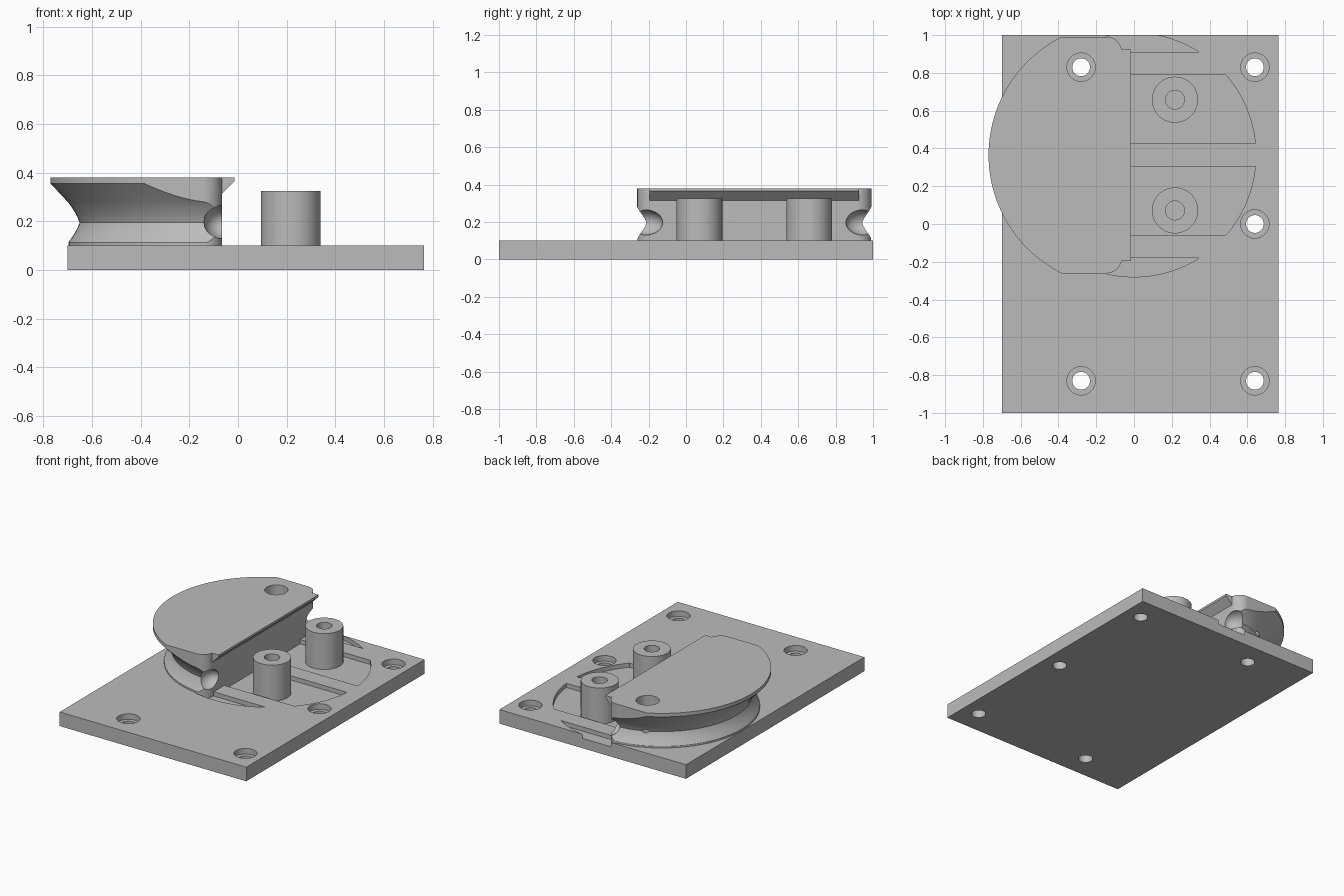
import bpy, bmesh, math
from mathutils import Matrix, Vector

if "Cube" in bpy.data.objects:
    bpy.data.objects.remove(bpy.data.objects["Cube"])

grey = bpy.data.materials.new("plain_grey")
grey.use_nodes = True
grey.diffuse_color = (0.5, 0.5, 0.5, 1)
grey.node_tree.nodes["Principled BSDF"].inputs["Base Color"].default_value = (0.5, 0.5, 0.5, 1)

CY = 0.365          # centre line of the forming wheel
TOP = 0.38          # top of the wheel
FACE = -0.065       # flat cut face of the wheel


def make(name, bm):
    bmesh.ops.recalc_face_normals(bm, faces=bm.faces)
    me = bpy.data.meshes.new(name)
    bm.to_mesh(me)
    bm.free()
    me.materials.append(grey)
    ob = bpy.data.objects.new(name, me)
    bpy.context.collection.objects.link(ob)
    return ob


def prism(name, pts, vec):
    """Extrude a closed outline of 3D points along vec."""
    bm = bmesh.new()
    face = bm.faces.new([bm.verts.new(p) for p in pts])
    ext = bmesh.ops.extrude_face_region(bm, geom=[face])
    moved = [g for g in ext["geom"] if isinstance(g, bmesh.types.BMVert)]
    bmesh.ops.translate(bm, verts=moved, vec=Vector(vec))
    return make(name, bm)


def slab(name, outline, z0, z1):
    return prism(name, [(x, y, z0) for x, y in outline], (0, 0, z1 - z0))


def arc(cx, cy, r, a0, a1, n):
    return [(cx + r * math.cos(math.radians(a0 + (a1 - a0) * i / n)),
             cy + r * math.sin(math.radians(a0 + (a1 - a0) * i / n))) for i in range(n + 1)]


def cylinder(name, x, y, r, z0, z1):
    return slab(name, arc(x, y, r, 0, 360, 48)[:-1], z0, z1)


def lathe(name, profile, x, y, steps=128):
    bm = bmesh.new()
    verts = [bm.verts.new((x + r, y, z)) for r, z in profile]
    edges = [bm.edges.new(p) for p in zip(verts, verts[1:])]
    bmesh.ops.spin(bm, geom=verts + edges, cent=(x, y, 0), axis=(0, 0, 1),
                   angle=math.tau, steps=steps, use_merge=False)
    bmesh.ops.remove_doubles(bm, verts=bm.verts, dist=1e-5)
    return make(name, bm)


def boolean(ob, cutter, op="DIFFERENCE"):
    cutter.hide_render = True
    mod = ob.modifiers.new("cut", "BOOLEAN")
    mod.operation, mod.solver, mod.object = op, "EXACT", cutter
    bpy.context.view_layer.update()
    dg = bpy.context.evaluated_depsgraph_get()
    me = bpy.data.meshes.new_from_object(ob.evaluated_get(dg))
    ob.modifiers.clear()
    ob.data = me
    bpy.data.objects.remove(cutter)


# Base plate
plate = slab("base_plate", [(-0.7, -1), (0.765, -1), (0.765, 1), (-0.7, 1)], 0, 0.1)

# Counterbored screw holes
for x, y in [(-0.28, 0.83), (0.64, 0.83), (0.64, 0), (0.64, -0.83), (-0.28, -0.83)]:
    boolean(plate, cylinder("hole", x, y, 0.047, -0.1, 0.3))
    boolean(plate, cylinder("counterbore", x, y, 0.075, 0.06, 0.3))

# Shallow recesses in the plate, mirrored about the wheel centre line
R, FLOOR = 0.645, 0.07
deg = lambda s: math.degrees(math.asin(s / R))
sliver = [(-0.15, -0.545)] + arc(0, 0, R, -103.4, deg(-0.545), 24)
pocket = [(-0.075, -0.425)] + arc(0, 0, R, deg(-0.425), deg(-0.06), 24) + [(-0.075, -0.06)]
for side in (1, -1):
    for outline in (sliver, pocket):
        pts = [(x, CY + side * y) for x, y in outline]
        boolean(plate, slab("recess", pts, FLOOR, 0.2))

# Grooved wheel, cut to a half with rounded corners
groove = [(0.581 + 0.046 * (abs(t) ** 1.3), 0.195 + 0.082 * t)
          for t in (-1, -0.75, -0.5, -0.25, 0, 0.25, 0.5, 0.75, 1)]
wheel = lathe("grooved_wheel",
              [(0, 0.05), (0.627, 0.05)] + groove + [(0.7, 0.355), (0.7, TOP), (0, TOP)], -0.07, CY)
half, fil = 0.626, 0.08
keep = [(-1, CY - half)] + arc(FACE - fil, CY - half + fil, fil, -90, 0, 12)
keep += arc(FACE - fil, CY + half - fil, fil, 0, 90, 12) + [(-1, CY + half)]
boolean(wheel, slab("trim", keep, -0.2, 0.6), "INTERSECT")

# Rounded run-outs at both ends of the groove
for side in (1, -1):
    bm = bmesh.new()
    bmesh.ops.create_uvsphere(bm, u_segments=40, v_segments=20, radius=1)
    bm.transform(Matrix.Translation((FACE, CY + side * 0.585, 0.197))
                 @ Matrix.Diagonal((0.075, 0.095, 0.068, 1)))
    boolean(wheel, make("run_out", bm))

# Screw access hole through the wheel
boolean(wheel, cylinder("access", -0.28, 0.83, 0.075, -0.1, 0.6))

# Chamfered lip along the flat face
lip = [(-0.08, 0.3), (FACE, 0.315), (-0.015, 0.365), (-0.015, TOP), (-0.08, TOP)]
y0 = CY - 0.56
prism("wheel_lip", [(x, y0, z) for x, z in lip], (0, 1.12, 0))

# Hollow posts
for side, label in ((-1, "front"), (1, "back")):
    y = CY + side * 0.293
    lathe(label + "_post", [(0, 0.06), (0.122, 0.06), (0.122, 0.325), (0.05, 0.325),
                            (0.05, 0.1), (0, 0.1)], 0.217, y, 64)

# Smooth the round faces, keep the edges sharp
for ob in bpy.context.scene.objects:
    if ob.type == "MESH":
        bpy.ops.object.select_all(action="DESELECT")
        ob.select_set(True)
        bpy.context.view_layer.objects.active = ob
        bpy.ops.object.shade_smooth_by_angle(angle=math.radians(25))
